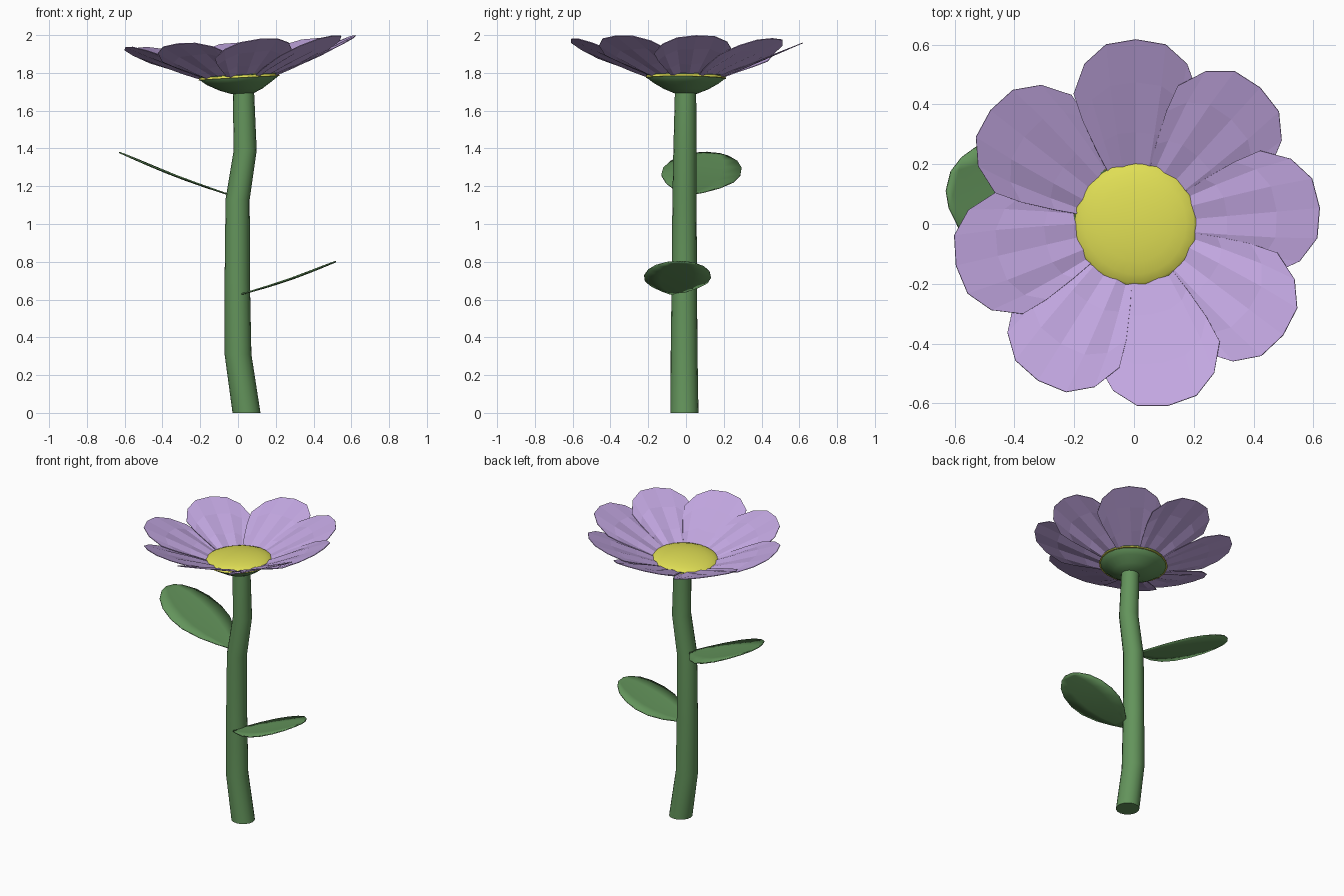
import bpy, math
from mathutils import Vector

if "Cube" in bpy.data.objects:
    bpy.data.objects.remove(bpy.data.objects["Cube"])


def material(name, rgb):
    m = bpy.data.materials.new(name)
    m.diffuse_color = (*rgb, 1)
    m.use_nodes = True
    m.node_tree.nodes["Principled BSDF"].inputs["Base Color"].default_value = m.diffuse_color
    return m


GREEN = material("leaf green", (0.125, 0.295, 0.105))
PURPLE = material("lilac", (0.54, 0.385, 0.75))
YELLOW = material("yellow", (0.74, 0.73, 0.09))


def make(name, verts, faces, mat, smooth=None):
    me = bpy.data.meshes.new(name)
    me.from_pydata([tuple(v) for v in verts], [], faces)
    me.materials.append(mat)
    ob = bpy.data.objects.new(name, me)
    bpy.context.collection.objects.link(ob)
    if smooth:
        bpy.ops.object.select_all(action='DESELECT')
        ob.select_set(True)
        bpy.context.view_layer.objects.active = ob
        bpy.ops.object.shade_smooth_by_angle(angle=math.radians(smooth))
    return ob


def rings(name, sections, mat, n=16, shape=lambda v: v):
    """Skin stacked horizontal circles (x, y, z, radius), capped at both ends."""
    verts, faces = [], []
    for x, y, z, r in sections:
        for i in range(n):
            a = math.tau * i / n
            verts.append(shape(Vector((x + r * math.cos(a), y + r * math.sin(a), z))))
    for k in range(len(sections) - 1):
        for i in range(n):
            j = (i + 1) % n
            faces.append((k * n + i, k * n + j, (k + 1) * n + j, (k + 1) * n + i))
    faces.append(tuple(reversed(range(n))))
    faces.append(tuple((len(sections) - 1) * n + i for i in range(n)))
    return make(name, verts, faces, mat, 50)


def tilt(v):
    """Lean the flower head slightly to its left."""
    return Vector((v.x + 0.006, v.y, v.z + 0.053 * v.x - 0.012 * v.y))


# Stem
rings("stem", [(0.045, -0.008, 0, 0.074), (0.0, -0.01, 0.31, 0.071),
               (-0.004, -0.009, 0.7, 0.067), (-0.002, -0.008, 1.13, 0.064),
               (0.038, -0.006, 1.39, 0.061), (0.028, -0.002, 1.73, 0.056)], GREEN)

# Cup under the flower
rings("cup", [(0.02, 0, 1.69, 0.06), (0.01, 0, 1.712, 0.115), (0, 0, 1.745, 0.172),
              (0, 0, 1.77, 0.205), (0, 0, 1.787, 0.21), (0, 0, 1.783, 0.19)],
      GREEN, 20, tilt)

# Flower centre: flattened dome
dome = [(0, 0, 1.772 + 0.052 * math.sin(t), 0.215 * math.cos(t))
        for t in [math.radians(d) for d in (0, 12, 24, 38, 54, 70, 84)]]
rings("flower_centre", dome, YELLOW, 22, tilt)

# Petals: pleated fans of strips running from the centre to a rounded tip
TIP = [(0.435, 0.208), (0.535, 0.172), (0.60, 0.10), (0.617, 0.0)]
OUTLINE = TIP + [(r, -w) for r, w in reversed(TIP[:-1])]
ROWS = (0, 0.35, 0.7, 1)
for k, deg in enumerate((90, 142, 193, 238, 280, 323, 365, 407.6)):
    a = math.radians(deg)
    ca, sa = math.cos(a), math.sin(a)
    verts, faces = [], []
    for i, t in enumerate(ROWS):
        for j, (r1, w1) in enumerate(OUTLINE):
            r = 0.14 + (r1 - 0.14) * t
            w = w1 * (0.36 + 0.64 * t) * (1 + 0.3 * t * (1 - t))
            pleat = 0.006 * (-1) ** j * math.sin(math.pi * min(t + 0.15, 1))
            z = 1.765 + 0.425 * (r - 0.14) + pleat + 0.05 * w
            verts.append(tilt(Vector((r * ca - w * sa, r * sa + w * ca, z))))
    n = len(OUTLINE)
    for i in range(len(ROWS) - 1):
        for j in range(n - 1):
            p = i * n + j
            faces.append((p, p + n, p + n + 1, p + 1))
    ob = make(f"petal_{k + 1}", verts, [tuple(reversed(f)) for f in faces], PURPLE)
    mod = ob.modifiers.new("thickness", 'SOLIDIFY')
    mod.thickness = 0.004


# Leaves: rounded blades rising away from the stem
def leaf(name, base, heading, length, width, slope):
    h = math.radians(heading)
    ch, sh = math.cos(h), math.sin(h)
    profile = [(0, 0.08), (0.1, 0.36), (0.25, 0.7), (0.42, 0.94), (0.58, 1.0),
               (0.74, 0.92), (0.87, 0.72), (0.96, 0.42), (1, 0.16)]
    verts, faces = [], []
    for t, f in profile:
        for s in (-1, -0.5, 0, 0.5, 1):
            d, w = t * length, s * f * width / 2
            x, y = d * ch - w * sh, d * sh + w * ch
            z = abs(x) * slope - 0.012 * math.sin(math.pi * t) + 0.006 * s * s * f
            verts.append(Vector((base[0] + x, base[1] + y, base[2] + z)))
    for i in range(len(profile) - 1):
        for j in range(4):
            p = i * 5 + j
            faces.append((p, p + 5, p + 6, p + 1))
    ob = make(name, verts, [tuple(reversed(f)) for f in faces], GREEN, 40)
    mod = ob.modifiers.new("thickness", 'SOLIDIFY')
    mod.thickness = 0.007


leaf("upper_leaf", (-0.045, 0.0, 1.15), 166, 0.595, 0.42, 0.385)
leaf("lower_leaf", (0.02, -0.07, 0.625), 5, 0.5, 0.355, 0.345)
